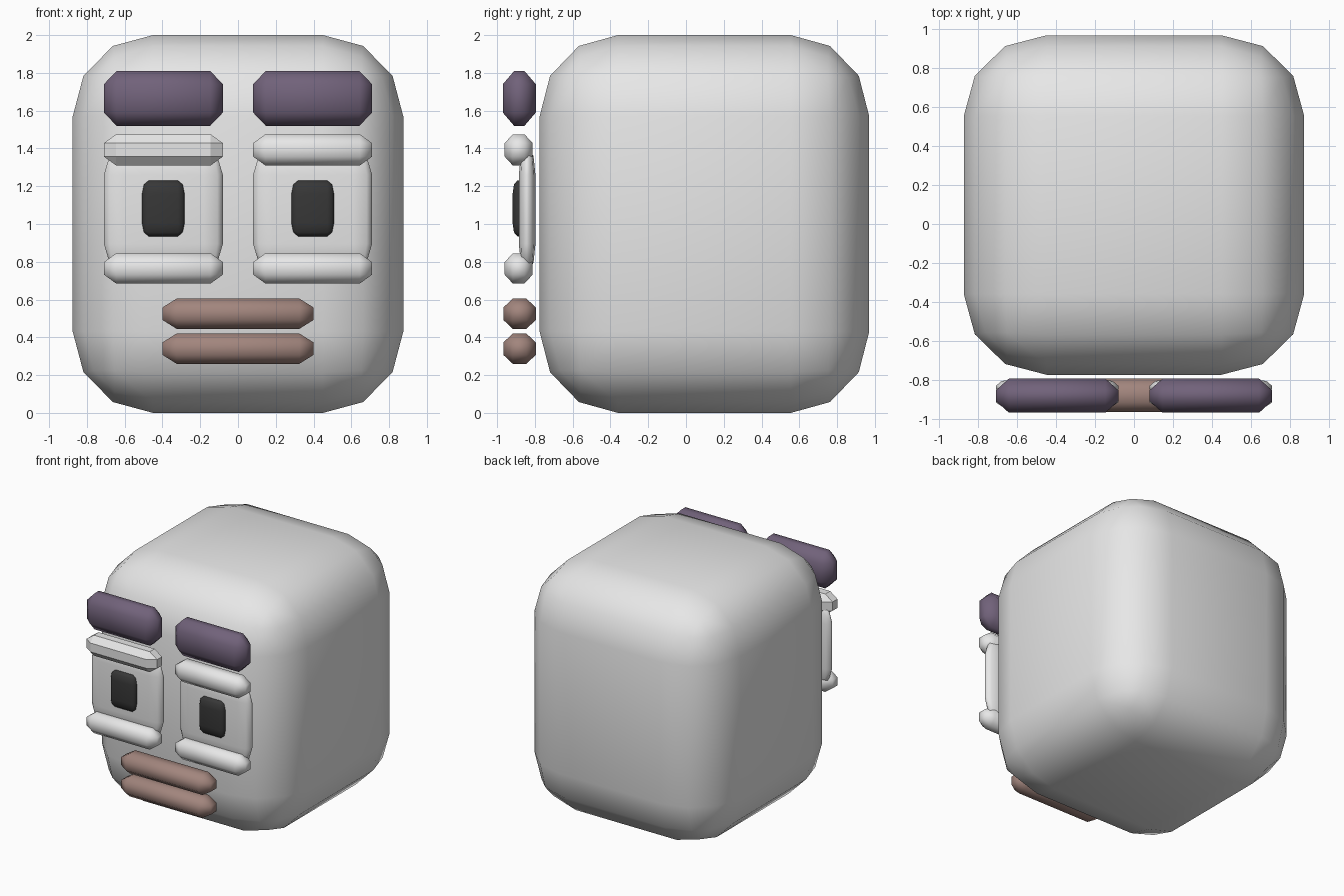
import bpy
import bmesh
import math

cube = bpy.data.objects.get("Cube")
if cube:
    bpy.data.objects.remove(cube, do_unlink=True)


def make_material(name, color):
    mat = bpy.data.materials.new(name)
    mat.use_nodes = True
    mat.diffuse_color = (*color, 1)
    bsdf = next(n for n in mat.node_tree.nodes if n.type == "BSDF_PRINCIPLED")
    bsdf.inputs["Base Color"].default_value = (*color, 1)
    return mat


STONE = make_material("pale grey", (0.8, 0.8, 0.8))
PURPLE = make_material("dusky purple", (0.165, 0.122, 0.195))
BROWN = make_material("brown pink", (0.36, 0.235, 0.205))
BLACK = make_material("soft black", (0.038, 0.038, 0.038))


def rounded_box(name, x, y, z, rounding, segments, mat, smooth=True):
    """Box over the (min, max) ranges, with its own rounding size on each axis."""
    bm = bmesh.new()
    bmesh.ops.create_cube(bm, size=2)
    bmesh.ops.bevel(bm, geom=bm.edges[:], offset=0.5, offset_type="OFFSET",
                    segments=segments, profile=0.5, affect="EDGES")
    half = [(hi - lo) / 2 for lo, hi in (x, y, z)]
    for v in bm.verts:
        for i in range(3):
            a = abs(v.co[i])
            flat = half[i] - rounding[i]
            # the outer half of the unit cube becomes the rounded border
            if a <= 0.5:
                size = a * 2 * flat
            else:
                size = flat + (a - 0.5) * 2 * rounding[i]
            v.co[i] = math.copysign(size, v.co[i])
    bmesh.ops.recalc_face_normals(bm, faces=bm.faces[:])
    for f in bm.faces:
        f.smooth = smooth
    mesh = bpy.data.meshes.new(name)
    bm.to_mesh(mesh)
    bm.free()
    mesh.materials.append(mat)
    obj = bpy.data.objects.new(name, mesh)
    obj.location = [(lo + hi) / 2 for lo, hi in (x, y, z)]
    bpy.context.collection.objects.link(obj)
    return obj


# Head
rounded_box("head", (-0.875, 0.875), (-0.775, 0.97), (0, 2),
            (0.425, 0.415, 0.43), 3, STONE)

# Brows, lids, eyes and pupils on both sides
for side, s in (("left", 1), ("right", -1)):
    wide = sorted((s * 0.08, s * 0.71))
    narrow = sorted((s * 0.283, s * 0.508))
    rounded_box(side + "_brow", wide, (-0.97, -0.795), (1.52, 1.81),
                (0.067, 0.06, 0.07), 1, PURPLE)
    # the right upper lid is faceted, the other lids are smooth
    rounded_box(side + "_upper_lid", wide, (-0.96, -0.812), (1.31, 1.475),
                (0.065, 0.043, 0.047), 1, STONE, smooth=(s > 0))
    rounded_box(side + "_lower_lid", wide, (-0.96, -0.812), (0.685, 0.845),
                (0.065, 0.043, 0.047), 1, STONE)
    rounded_box(side + "_eye", wide, (-0.885, -0.797), (0.755, 1.4),
                (0.1, 0.035, 0.14), 2, STONE)
    rounded_box(side + "_pupil", narrow, (-0.918, -0.84), (0.935, 1.23),
                (0.035, 0.025, 0.07), 2, BLACK)

# Lips
for name, z in (("upper_lip", (0.445, 0.605)), ("lower_lip", (0.26, 0.42))):
    rounded_box(name, (-0.4, 0.4), (-0.967, -0.795), z,
                (0.075, 0.05, 0.047), 1, BROWN)
